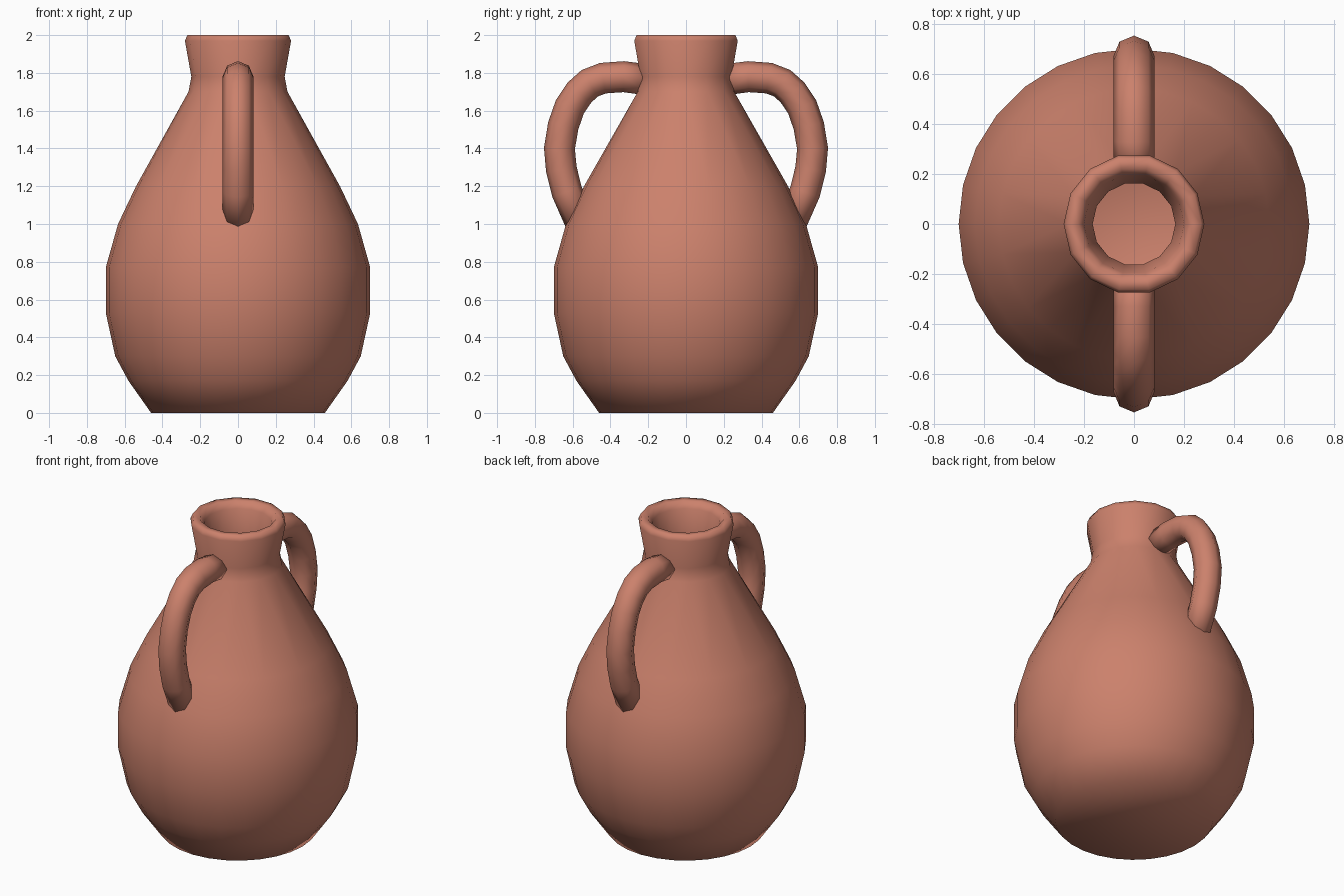
import bpy, bmesh
from math import cos, sin, pi
from mathutils import Vector

if "Cube" in bpy.data.objects:
    bpy.data.objects.remove(bpy.data.objects["Cube"])

clay = bpy.data.materials.new("terracotta")
clay.diffuse_color = (0.6, 0.22, 0.15, 1)
clay.use_nodes = True
clay.node_tree.nodes["Principled BSDF"].inputs["Base Color"].default_value = clay.diffuse_color


def bridge(bm, a, b):
    """Skin two rings; one may have twice the sides of the other."""
    if len(a) < len(b):
        a, b = b, a
    n, m = len(a), len(b)
    if n == m:
        for i in range(n):
            j = (i + 1) % n
            bm.faces.new((a[i], a[j], b[j], b[i]))
    else:
        for i in range(m):
            j = (i + 1) % m
            mid = a[2 * i + 1]
            bm.faces.new((a[2 * i], mid, b[i]))
            bm.faces.new((mid, b[j], b[i]))
            bm.faces.new((mid, a[(2 * i + 2) % n], b[j]))


def skin(name, rings):
    """Closed smooth mesh through a list of point rings, capped at both ends."""
    bm = bmesh.new()
    loops = [[bm.verts.new(p) for p in ring] for ring in rings]
    for a, b in zip(loops, loops[1:]):
        bridge(bm, a, b)
    bm.faces.new(loops[0])
    bm.faces.new(loops[-1])
    bmesh.ops.recalc_face_normals(bm, faces=bm.faces)
    for f in bm.faces:
        f.smooth = True
    mesh = bpy.data.meshes.new(name)
    bm.to_mesh(mesh)
    bm.free()
    mesh.materials.append(clay)
    obj = bpy.data.objects.new(name, mesh)
    bpy.context.collection.objects.link(obj)
    return obj


def circle(r, z, sides):
    return [(r * cos(2 * pi * i / sides), r * sin(2 * pi * i / sides), z)
            for i in range(sides)]


# Hollow jar: outside from the base up, over the rim, down the inside
outer = [(0.46, 0), (0.58, 0.17), (0.65, 0.30), (0.70, 0.53), (0.70, 0.77),
         (0.635, 1.0), (0.54, 1.2)]
neck = [(0.262, 1.70), (0.247, 1.78), (0.281, 1.97), (0.268, 2.0),
        (0.225, 2.0), (0.20, 1.96), (0.165, 1.78), (0.17, 1.70)]
inner = [(0.46, 1.17), (0.55, 1.0), (0.62, 0.76), (0.62, 0.54),
         (0.57, 0.33), (0.51, 0.22), (0.42, 0.09)]
skin("jar_body", [circle(r, z, 28) for r, z in outer]
     + [circle(r, z, 14) for r, z in neck]
     + [circle(r, z, 28) for r, z in inner])

# Two looped handles swept along a path in the y-z plane
path = [Vector((0, y, z)) for y, z in [
    (0.215, 1.765), (0.33, 1.78), (0.44, 1.772), (0.51, 1.745), (0.565, 1.695),
    (0.615, 1.62), (0.65, 1.52), (0.67, 1.40), (0.66, 1.29), (0.63, 1.17),
    (0.555, 1.0)]]


def handle(name, side):
    rings = []
    for i, p in enumerate(path):
        t = (path[min(i + 1, len(path) - 1)] - path[max(i - 1, 0)]).normalized()
        normal = Vector((0, -t.z, t.y))
        ring = []
        for k in range(8):
            q = p + 0.082 * (cos(k * pi / 4) * Vector((1, 0, 0))
                             + sin(k * pi / 4) * normal)
            ring.append((q.x, q.y * side, q.z))
        rings.append(ring)
    return skin(name, rings)


handle("back_handle", 1)
handle("front_handle", -1)
